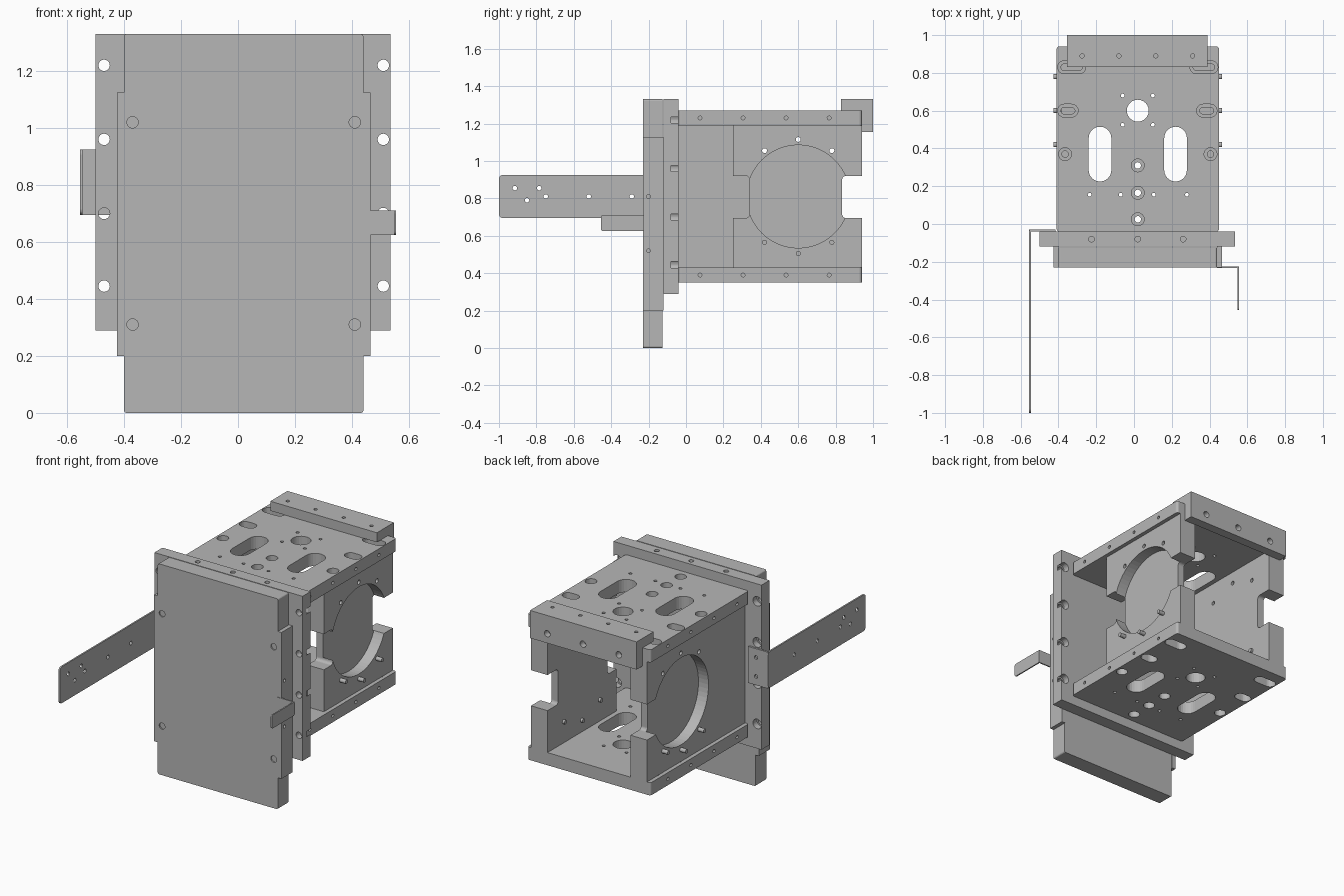
import bpy, bmesh, math
from mathutils import Vector

if "Cube" in bpy.data.objects:
    bpy.data.objects.remove(bpy.data.objects["Cube"])

steel = bpy.data.materials.new("plain grey metal")
steel.use_nodes = True
GREY = (0.47, 0.47, 0.47, 1)
steel.diffuse_color = GREY
steel.node_tree.nodes["Principled BSDF"].inputs["Base Color"].default_value = GREY


def prism(axis, low, high, c, half, r=0.0):
    """Rounded rectangle swept along an axis; c and half are in the other two axes."""
    pts = []
    for i, (sx, sy) in enumerate(((1, 1), (-1, 1), (-1, -1), (1, -1))):
        ox, oy = c[0] + sx * (half[0] - r), c[1] + sy * (half[1] - r)
        steps = 6 if r else 0
        for k in range(steps + 1):
            a = (i + k / max(steps, 1)) * math.pi / 2
            p = (ox + r * math.cos(a), oy + r * math.sin(a))
            if not pts or math.dist(p, pts[-1]) > 1e-5:
                pts.append(p)
    if math.dist(pts[0], pts[-1]) < 1e-5:
        pts.pop()
    index = "xyz".index(axis)

    def place(p, h):
        v = list(p)
        v.insert(index, h)
        return Vector(v)
    return [place(p, low) for p in pts], [place(p, high) for p in pts]


def span(axis, low, high, u0, u1, v0, v1, r=0.0):
    return prism(axis, low, high, ((u0 + u1) / 2, (v0 + v1) / 2),
                 ((u1 - u0) / 2, (v1 - v0) / 2), r)


def drill(axis, low, high, points, r, stretch=0.0):
    return [prism(axis, low, high, p, (r + stretch, r), r) for p in points]


def build(name, prisms):
    bm = bmesh.new()
    for rings in prisms:
        lo, hi = [[bm.verts.new(p) for p in ring] for ring in rings]
        bm.faces.new(lo)
        bm.faces.new(hi)
        for i in range(len(lo)):
            j = (i + 1) % len(lo)
            bm.faces.new((lo[i], lo[j], hi[j], hi[i]))
    bmesh.ops.recalc_face_normals(bm, faces=bm.faces)
    mesh = bpy.data.meshes.new(name)
    bm.to_mesh(mesh)
    bm.free()
    mesh.materials.append(steel)
    obj = bpy.data.objects.new(name, mesh)
    bpy.context.collection.objects.link(obj)
    return obj


def cut(obj, *passes):
    for prisms in passes:
        tool = build("cutter", prisms)
        tool.hide_render = True
        mod = obj.modifiers.new("cut", 'BOOLEAN')
        mod.operation, mod.solver, mod.object = 'DIFFERENCE', 'EXACT', tool
        bpy.context.view_layer.update()
        graph = bpy.context.evaluated_depsgraph_get()
        mesh = bpy.data.meshes.new_from_object(obj.evaluated_get(graph))
        obj.modifiers.clear()
        obj.data = mesh
        bpy.data.objects.remove(tool)


MID = 0.02                      # centre line of the housing
EDGE_Y = (0.075, 0.305, 0.535, 0.765)

# Top and bottom plates, with counterbores on the outer face
bores = [(MID - 0.385, 0.37), (MID + 0.385, 0.37), (MID, 0.31), (MID, 0.165), (MID, 0.025)]
pins = [(MID + s * 0.08, y) for s in (-1, 1) for y in (0.525, 0.68)]
pins += [(MID + d, 0.155) for d in (-0.255, -0.09, 0.085, 0.26)]
for name, z, out in (("bottom_plate", 0.35, -1), ("top_plate", 1.19, 1)):
    plate = build(name, [span('z', z, z + 0.08, -0.41, 0.45, -0.04, 0.94, 0.015)])
    mid_z = z + 0.04
    lo, hi = sorted((mid_z - out * 0.015, mid_z + out * 0.1))
    through = (z - 0.05, z + 0.13)
    wide = drill('z', lo, hi, bores, 0.034)
    wide += drill('z', lo, hi, [(MID - 0.37, 0.6), (MID + 0.365, 0.6)], 0.034, 0.02)
    wide += drill('z', lo, hi, [(MID - 0.35, 0.83), (MID + 0.35, 0.83)], 0.034, 0.04)
    small = drill('z', *through, bores, 0.017)
    small += drill('z', *through, [(MID - 0.37, 0.6), (MID + 0.365, 0.6)], 0.017, 0.02)
    small += drill('z', *through, [(MID - 0.35, 0.83), (MID + 0.35, 0.83)], 0.017, 0.04)
    big = [span('z', *through, MID + s * 0.2 - 0.06, MID + s * 0.2 + 0.06, 0.225, 0.515, 0.06)
           for s in (-1, 1)]
    big += drill('z', *through, [(MID, 0.6)], 0.058) + drill('z', *through, pins, 0.01)
    edge = [(y, mid_z) for y in EDGE_Y]
    sides = drill('x', -0.5, -0.38, edge, 0.01) + drill('x', 0.42, 0.5, edge, 0.01)
    cut(plate, wide, small, big, sides)

# Side plates: round outer pocket, notched ends, ring of small holes
CY, CZ = 0.6, 0.81
ring = [(CY, CZ + 0.305), (CY - 0.18, CZ + 0.245), (CY + 0.18, CZ + 0.245)]
low_ring = [(y, 2 * CZ - z) for y, z in ring]
for name, s, front in (("left_side_plate", 1, 0.25), ("right_side_plate", -1, -0.04)):
    def reach(a, b):
        return sorted((MID + s * a, MID + s * b))
    panel = build(name, [span('x', *reach(0.29, 0.405), front, 0.94, 0.43, 1.19)])
    notches = [span('x', *reach(0.2, 0.5), 0.835, 1.1, 0.695, 0.92, 0.02)]
    if s > 0:
        notches += [span('x', *reach(0.2, 0.5), 0.1, 0.34, 0.695, 0.92, 0.02)]
    pocket = []
    lo, hi = reach(0.335, 0.5)
    circle = [(CY + 0.275 * math.cos(t * math.pi / 32), CZ + 0.275 * math.sin(t * math.pi / 32))
              for t in range(64)]
    pocket.append(([Vector((lo, *p)) for p in circle], [Vector((hi, *p)) for p in circle]))
    cut(panel, pocket, notches, drill('x', *reach(0.2, 0.5), ring, 0.013))
    build(name.replace("plate", "pins"), drill('x', *reach(0.275, 0.445), low_ring, 0.013))

# Front frame plate with counterbored mounting holes
frame = build("front_frame", [span('y', -0.12, -0.04, -0.5, 0.535, 0.29, 1.33)])
mounts = [(x, z) for x in (-0.47, 0.51) for z in (0.445, 0.70, 0.96, 1.22)]
cut(frame, drill('y', -0.08, 0.02, mounts, 0.03), drill('y', -0.2, 0.02, mounts, 0.02),
    drill('z', 1.27, 1.4, [(MID + d, -0.08) for d in (-0.245, 0, 0.24)], 0.015))

# Front cover, with wider folded side flanges
cover = build("front_cover", [span('y', -0.23, -0.125, -0.4, 0.44, 0, 1.33, 0.01)])
screws = [(x, z) for x in (-0.37, 0.41) for z in (0.31, 1.02)]
cut(cover, drill('y', -0.3, -0.222, screws, 0.02))
for name, x in (("right_cover_flange", -0.425), ("left_cover_flange", 0.44)):
    flange = build(name, [span('y', -0.23, -0.12, x, x + 0.025, 0.2, 1.125)])
    cut(flange, drill('x', x - 0.1, x + 0.1, [(-0.2, 0.52), (-0.2, 0.81)], 0.01))

# Rear bar: a cap over the top plate and a lip behind it
cap = build("rear_bar_cap", [span('z', 1.27, 1.33, -0.355, 0.39, 0.83, 1.0)])
cut(cap, drill('z', 1.2, 1.4, [(MID + d, 0.89) for d in (-0.295, -0.1, 0.095, 0.29)], 0.011))
lip = build("rear_bar_lip", [span('z', 1.155, 1.27, -0.355, 0.39, 0.94, 1.0)])
cut(lip, drill('y', 0.96, 1.1, [(MID + d, 1.215) for d in (-0.25, 0, 0.25)], 0.02))

# Long bent arm on the right
arm = build("long_arm", [span('x', -0.555, -0.545, -1.0, -0.028, 0.695, 0.925, 0.02)])
cut(arm, drill('x', -0.6, -0.5, [(-0.915, 0.855), (-0.785, 0.855), (-0.85, 0.79),
                                 (-0.75, 0.81), (-0.52, 0.81), (-0.29, 0.81)], 0.012))
foot = build("long_arm_foot", [span('y', -0.04, -0.028, -0.553, -0.415, 0.695, 0.925)])
cut(foot, drill('y', -0.06, 0, [(-0.47, 0.75), (-0.47, 0.87)], 0.012))

# Short bent tab on the left
build("short_tab", [span('x', 0.547, 0.555, -0.455, -0.225, 0.625, 0.71, 0.012)])
build("short_tab_foot", [span('y', -0.233, -0.225, 0.44, 0.553, 0.625, 0.71)])
